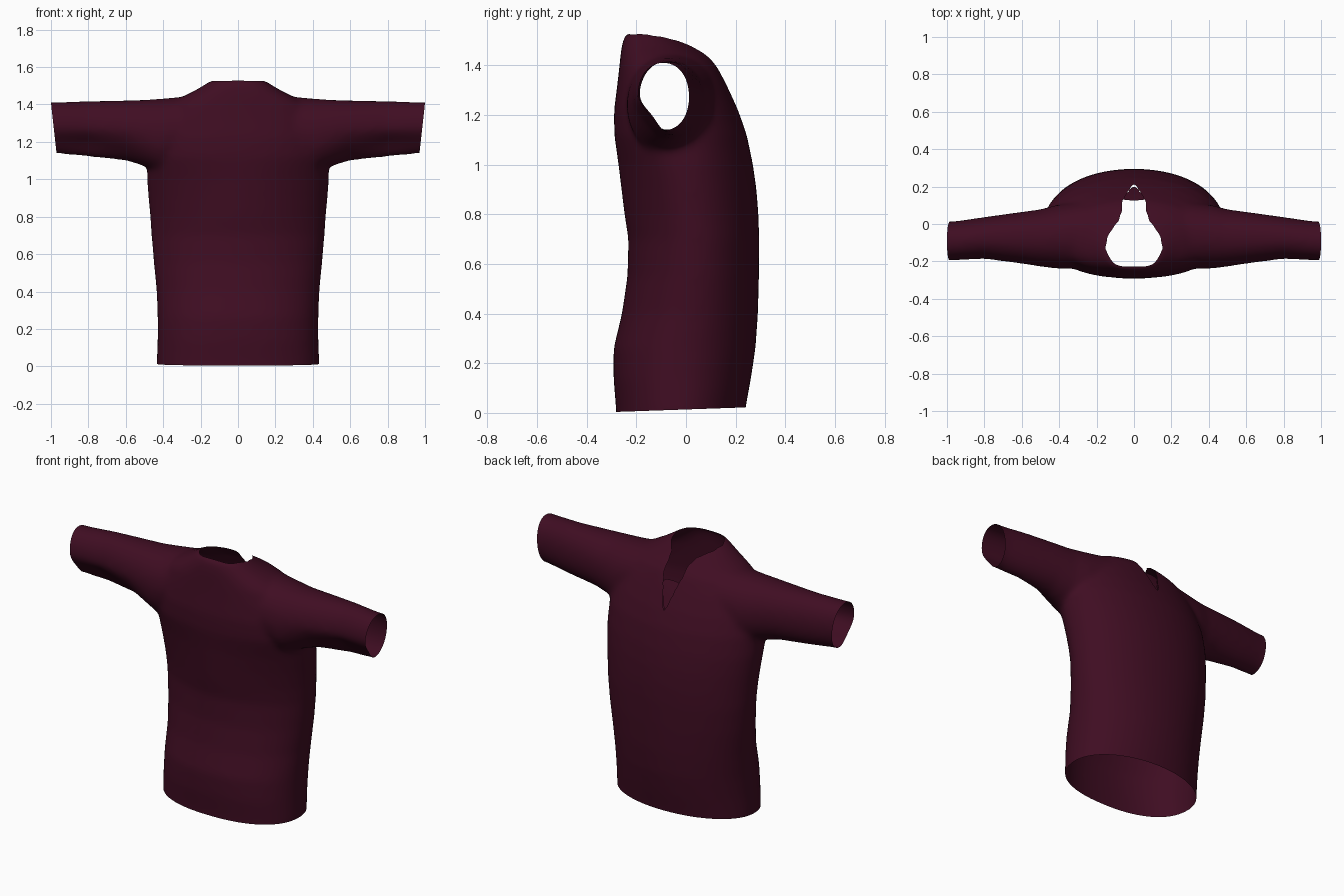
import bpy, bmesh, math
from mathutils import Vector

cube = bpy.data.objects.get("Cube")
if cube:
    bpy.data.objects.remove(cube, do_unlink=True)

cloth = bpy.data.materials.new("dark maroon cloth")
cloth.use_nodes = True
COLOUR = (0.05, 0.004, 0.016, 1)
cloth.diffuse_color = COLOUR
bsdf = cloth.node_tree.nodes["Principled BSDF"]
bsdf.inputs["Base Color"].default_value = COLOUR
bsdf.inputs["Roughness"].default_value = 0.9

SIDES = 64


def oval(front_power, back_power):
    """Unit outline with its own roundness at the front (v < 0) and back."""
    pts = []
    for i in range(SIDES):
        a = math.tau * i / SIDES
        c, s = math.cos(a), math.sin(a)
        n = 2 / (front_power if s < 0 else back_power)
        pts.append((math.copysign(abs(c) ** n, c), math.copysign(abs(s) ** n, s)))
    return pts


def loft(bm, rings):
    """Closed skin through a list of point rings."""
    loops = [[bm.verts.new(p) for p in ring] for ring in rings]
    for a, b in zip(loops, loops[1:]):
        for i in range(SIDES):
            j = (i + 1) % SIDES
            bm.faces.new((a[i], a[j], b[j], b[i]))
    bm.faces.new(loops[0])
    bm.faces.new(loops[-1])


def lerp_table(table, t):
    for (a, va), (b, vb) in zip(table, table[1:]):
        if a <= t <= b:
            return va + (vb - va) * (t - a) / (b - a)
    return 0


# Torso sections: height, half width, front y, back y, front roundness
torso = [(-.1, .43, -.28, .23, 2.3), (.02, .435, -.282, .24, 2.3), (.14, .43, -.292, .262, 2.3),
         (.26, .43, -.292, .28, 2.2), (.4, .435, -.258, .29, 2.1), (.55, .45, -.236, .294, 2),
         (.7, .463, -.232, .295, 1.9), (.8, .47, -.248, .292, 1.85), (.9, .479, -.26, .284, 1.9),
         (1, .487, -.272, .27, 2), (1.12, .485, -.289, .245, 2.3), (1.22, .465, -.29, .21, 2.4),
         (1.32, .43, -.277, .165, 2.4), (1.4, .37, -.268, .125, 2.4), (1.44, .3, -.264, .09, 2.4),
         (1.475, .23, -.26, .035, 2.4), (1.53, .14, -.245, -.06, 2.4)]

# Sleeve sections: x, bottom z, top z, front y, back y, lower front dent
sleeve = [(.2, 1.1, 1.45, -.24, .13, 0), (.42, 1.04, 1.43, -.238, .1, 0),
          (.5, 1.07, 1.425, -.228, .078, .05), (.6, 1.1, 1.422, -.213, .065, .15),
          (.8, 1.12, 1.418, -.187, .037, .3), (.95, 1.135, 1.413, -.195, .015, .25),
          (1.1, 1.14, 1.413, -.2, .008, .2)]


def sleeve_ring(side, x, low, high, front, back, dent):
    ring = []
    for u, v in oval(2.1, 2.1):
        k = 1 - 2 * dent * u * v if u < 0 and v < 0 else 1
        ring.append((side * x, (front + back) / 2 + (back - front) / 2 * u * k,
                     (low + high) / 2 + (high - low) / 2 * v * k))
    return ring


bm = bmesh.new()
rings = []
for z, w, front, back, power in torso:
    side_y = (front + back) / 2
    rings.append([(w * u, side_y + (back - front) / 2 * v, z) for u, v in oval(power, 2.05)])
loft(bm, rings)
for side in (-1, 1):
    loft(bm, [sleeve_ring(side, *row) for row in sleeve])
bmesh.ops.recalc_face_normals(bm, faces=bm.faces)
mesh = bpy.data.meshes.new("shirt")
bm.to_mesh(mesh)
bm.free()
shirt = bpy.data.objects.new("shirt", mesh)
bpy.context.collection.objects.link(shirt)

# Fuse torso and sleeves into one soft skin
fuse = shirt.modifiers.new("fuse", "REMESH")
fuse.mode = "VOXEL"
fuse.voxel_size = 0.014
soften = shirt.modifiers.new("soften", "SMOOTH")
soften.factor = 0.5
soften.iterations = 18
bpy.context.view_layer.objects.active = shirt
shirt.select_set(True)
for name in ("fuse", "soften"):
    bpy.ops.object.modifier_apply(modifier=name)

bm = bmesh.new()
bm.from_mesh(shirt.data)


def trim(point, normal):
    """Cut away everything on the normal side of a plane."""
    geom = bm.verts[:] + bm.edges[:] + bm.faces[:]
    bmesh.ops.bisect_plane(bm, geom=geom, plane_co=point, plane_no=normal, clear_outer=True)


# Open hem and cuffs
trim(Vector((0, -.28, .004)), Vector((0, .035, -1)))
for side in (-1, 1):
    trim(Vector((side, 0, 1.41)), Vector((side, 0, -.11)))

# Neck opening running into a V down the back: y, half width
neck = [(-.225, .08), (-.21, .115), (-.13, .155), (-.06, .14), (0, .095),
        (.03, .075), (.135, .055), (.215, .005)]
hole = []
for f in bm.faces:
    c = f.calc_center_median()
    if c.z > 1.18 and abs(c.x) < lerp_table(neck, c.y):
        hole.append(f)

# Placket panel set just inside the foot of the V
foot = [f for f in hole if f.calc_center_median().y > .14]
copy = bmesh.ops.duplicate(bm, geom=foot)
panel = [g for g in copy["geom"] if isinstance(g, bmesh.types.BMVert)]
bmesh.ops.translate(bm, verts=panel, vec=(0, -.012, -.008))
bmesh.ops.scale(bm, verts=panel, vec=(1.25, 1, 1))
bmesh.ops.delete(bm, geom=hole, context="FACES")

# Even out the cut edges
rim = [v for v in bm.verts if v.is_boundary and v.co.z > 1.15 and abs(v.co.x) < .3]
for _ in range(5):
    moved = {}
    for v in rim:
        ends = [e.other_vert(v).co for e in v.link_edges if e.is_boundary]
        if len(ends) == 2:
            moved[v] = v.co * .5 + (ends[0] + ends[1]) * .25
    for v, co in moved.items():
        v.co = co

bm.to_mesh(shirt.data)
bm.free()
shirt.data.materials.clear()
shirt.data.materials.append(cloth)
for p in shirt.data.polygons:
    p.material_index = 0
bpy.ops.object.shade_smooth_by_angle(angle=math.radians(50))
